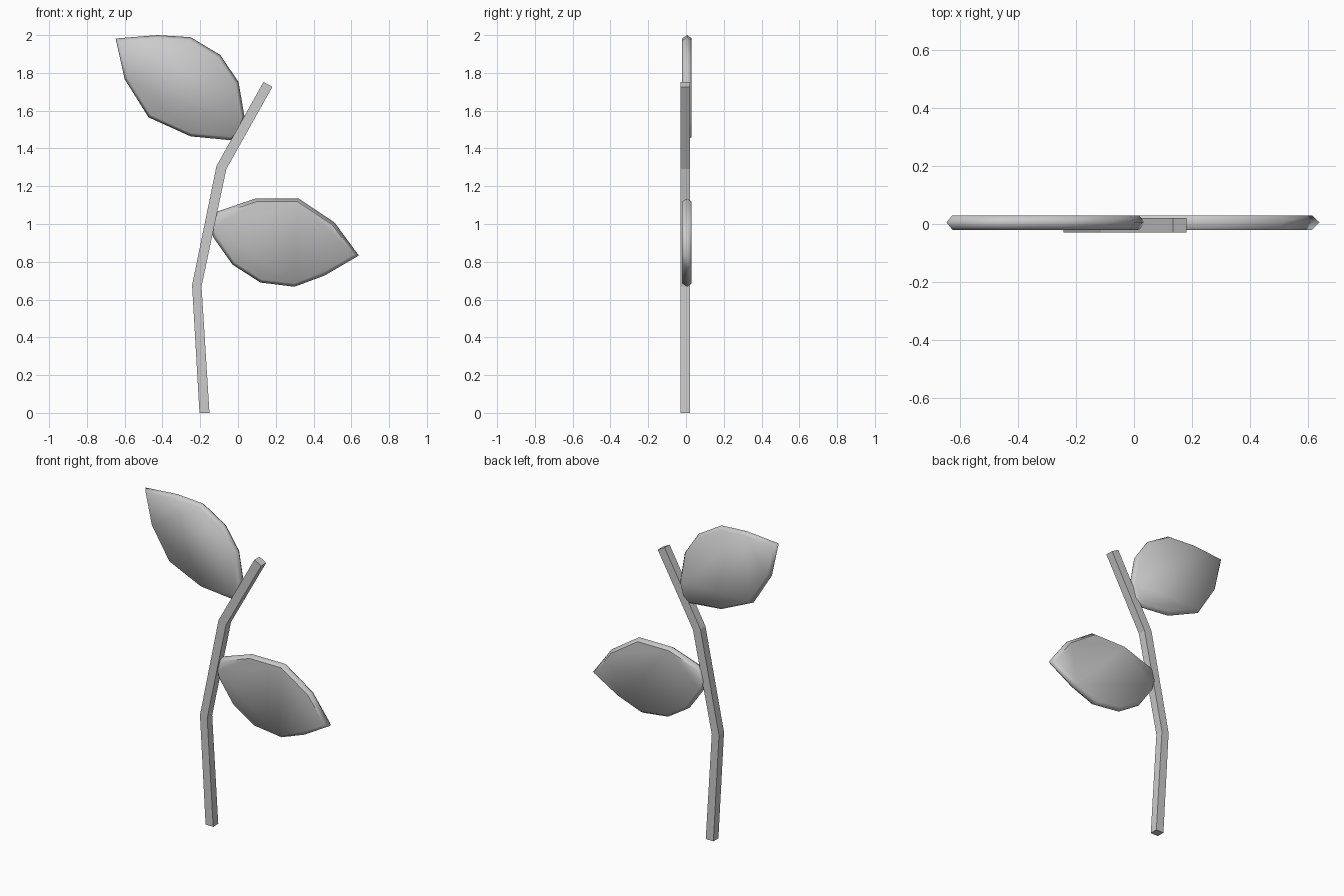
import bpy, bmesh
from mathutils import Vector

if "Cube" in bpy.data.objects:
    bpy.data.objects.remove(bpy.data.objects["Cube"])


def make_object(name, rings, closed, smooth=False, sharp=()):
    """Skin a list of equal-sized rings and cap both ends."""
    bm = bmesh.new()
    loops = [[bm.verts.new(p) for p in ring] for ring in rings]
    n = len(rings[0])
    for a, b in zip(loops, loops[1:]):
        for i in range(n):
            j = (i + 1) % n
            bm.faces.new((a[i], a[j], b[j], b[i]))
    bm.faces.new(loops[0])
    bm.faces.new(loops[-1])
    bmesh.ops.recalc_face_normals(bm, faces=bm.faces)
    for f in bm.faces:
        f.smooth = smooth
    # crisp rim edges
    for i in sharp:
        for loop in (loops[0], loops[-1]):
            e = bm.edges.get((loop[i], loop[(i + 1) % n]))
            e.smooth = False
    me = bpy.data.meshes.new(name)
    bm.to_mesh(me)
    bm.free()
    ob = bpy.data.objects.new(name, me)
    bpy.context.collection.objects.link(ob)
    return ob


def inset(points, d):
    """Offset a clockwise outline inward by d with mitred corners."""
    pts = [Vector(p) for p in points]
    out = []
    for i, p in enumerate(pts):
        a = (p - pts[i - 1]).normalized()
        b = (pts[(i + 1) % len(pts)] - p).normalized()
        na, nb = Vector((a.y, -a.x)), Vector((b.y, -b.x))
        out.append(p + (na + nb) * d / (1 + na.dot(nb)))
    return out


def leaf(name, outline, sharp=()):
    # front face, wide middle ridge, back face
    small = inset(outline, 0.017)
    rings = [[(p[0], y, p[1]) for p in pts]
             for pts, y in ((small, -0.02), (outline, 0.006), (small, 0.03))]
    return make_object(name, rings, True, True, sharp)


# Bent square stem: left and right edge points from bottom to top
stem = [((-0.204, 0), (-0.151, 0)),
        ((-0.243, 0.676), (-0.193, 0.67)),
        ((-0.114, 1.307), (-0.062, 1.29)),
        ((0.135, 1.752), (0.182, 1.726))]
make_object("stem", [[(l[0], -0.03, l[1]), (r[0], -0.03, r[1]),
                      (r[0], 0.02, r[1]), (l[0], 0.02, l[1])]
                     for l, r in stem], True)

# Upper leaf, pointing left
leaf("upper_leaf", [(-0.648, 1.982), (-0.426, 2.0), (-0.251, 1.989),
                    (-0.093, 1.894), (0.003, 1.751), (0.035, 1.565),
                    (0.013, 1.48), (-0.034, 1.443), (-0.251, 1.464),
                    (-0.474, 1.565), (-0.6, 1.767)])

# Lower leaf, pointing right, with a crisp upper rim
leaf("lower_leaf", [(-0.124, 1.061), (0.093, 1.135), (0.32, 1.135),
                    (0.511, 1.008), (0.64, 0.833), (0.458, 0.727),
                    (0.299, 0.668), (0.119, 0.69), (-0.029, 0.785),
                    (-0.13, 0.928), (-0.146, 0.98)], sharp=range(4))
